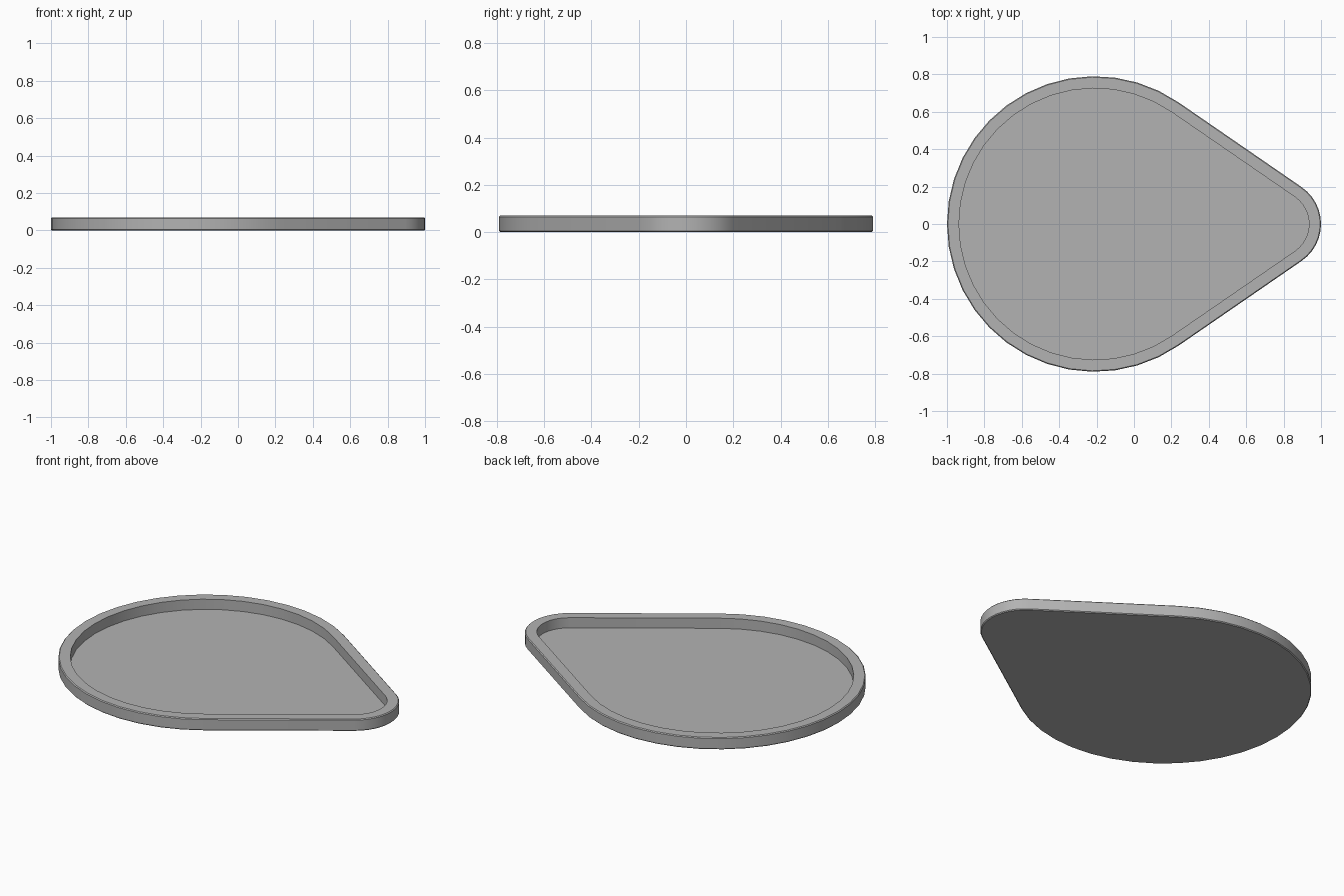
import bpy, bmesh
from math import acos, cos, sin, pi

cube = bpy.data.objects.get("Cube")
if cube:
    bpy.data.objects.remove(cube, do_unlink=True)

# Teardrop plan: a large and a small circle joined by tangent lines
BIG_X, BIG_R = -0.21, 0.79
TIP_X, TIP_R = 0.76, 0.24
HEIGHT, FLOOR, RIM, EDGE = 0.07, 0.01, 0.064, 0.005


def arc(cx, r, start, end, steps):
    angles = [start + (end - start) * i / steps for i in range(steps + 1)]
    return [(cx + r * cos(a), r * sin(a)) for a in angles]


def teardrop(inset):
    t = acos((BIG_R - TIP_R) / (TIP_X - BIG_X))
    return (arc(BIG_X, BIG_R - inset, t, 2 * pi - t, 28)
            + arc(TIP_X, TIP_R - inset, -t, t, 12))


# Cross-section from underside to tray floor, as (inset, height)
section = [(EDGE, 0), (0, EDGE), (0, HEIGHT - EDGE), (EDGE, HEIGHT),
           (RIM, HEIGHT), (RIM, FLOOR)]

bm = bmesh.new()
rings = [[bm.verts.new((x, y, z)) for x, y in teardrop(inset)]
         for inset, z in section]
for low, high in zip(rings, rings[1:]):
    n = len(low)
    for i in range(n):
        j = (i + 1) % n
        bm.faces.new((low[i], low[j], high[j], high[i]))
bm.faces.new(list(reversed(rings[0])))
bm.faces.new(rings[-1])
bmesh.ops.recalc_face_normals(bm, faces=bm.faces)

mesh = bpy.data.meshes.new("teardrop_tray")
bm.to_mesh(mesh)
bm.free()
tray = bpy.data.objects.new("teardrop_tray", mesh)
bpy.context.collection.objects.link(tray)

# Plain grey finish
grey = bpy.data.materials.new("plain_grey")
grey.use_nodes = True
colour = (0.45, 0.45, 0.45, 1)
grey.diffuse_color = colour
for node in grey.node_tree.nodes:
    if node.type == "BSDF_PRINCIPLED":
        node.inputs["Base Color"].default_value = colour
mesh.materials.append(grey)

# Smooth curved walls, crisp rim edges
bpy.ops.object.select_all(action="DESELECT")
tray.select_set(True)
bpy.context.view_layer.objects.active = tray
bpy.ops.object.shade_smooth_by_angle(angle=pi / 6)
